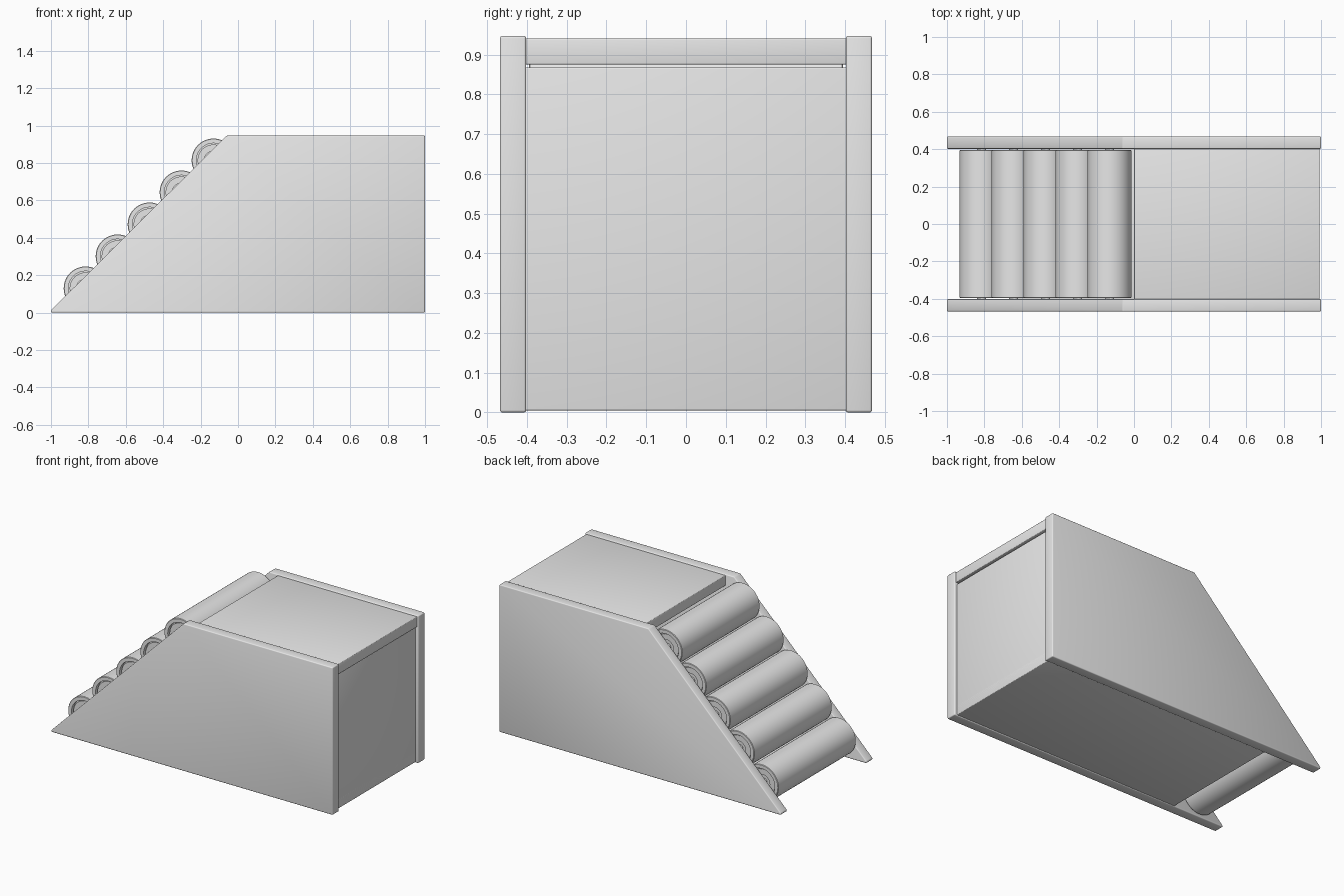
import bpy, bmesh, math
from mathutils import Matrix, Vector

cube = bpy.data.objects.get("Cube")
if cube:
    bpy.data.objects.remove(cube)

grey = bpy.data.materials.new("plain_grey")
grey.use_nodes = True
colour = (0.8, 0.8, 0.8, 1)
grey.diffuse_color = colour
grey.node_tree.nodes["Principled BSDF"].inputs["Base Color"].default_value = colour


def finish(bm, name, bevel=0.0):
    bmesh.ops.recalc_face_normals(bm, faces=bm.faces)
    mesh = bpy.data.meshes.new(name)
    bm.to_mesh(mesh)
    bm.free()
    mesh.materials.append(grey)
    obj = bpy.data.objects.new(name, mesh)
    bpy.context.collection.objects.link(obj)
    bpy.ops.object.select_all(action="DESELECT")
    obj.select_set(True)
    bpy.context.view_layer.objects.active = obj
    if bevel:
        mod = obj.modifiers.new("rounded_edges", "BEVEL")
        mod.width, mod.segments = bevel, 3
        bpy.ops.object.modifier_apply(modifier=mod.name)
    bpy.ops.object.shade_smooth_by_angle(angle=math.radians(35))
    return obj


def plate(name, outline, y0, y1, bevel):
    """Extrude an x-z outline along y."""
    bm = bmesh.new()
    face = bm.faces.new([bm.verts.new((x, y0, z)) for x, z in outline])
    grown = bmesh.ops.extrude_face_region(bm, geom=[face])["geom"]
    verts = [v for v in grown if isinstance(v, bmesh.types.BMVert)]
    bmesh.ops.translate(bm, verts=verts, vec=(0, y1 - y0, 0))
    return finish(bm, name, bevel)


def board(name, x0, x1, z0, z1, bevel=0.004):
    return plate(name, [(x0, z0), (x1, z0), (x1, z1), (x0, z1)], -0.405, 0.405, bevel)


def lathe(name, profile, centre):
    """Spin a (radius, y) profile about a y-parallel axis."""
    bm = bmesh.new()
    verts = [bm.verts.new((r, y, 0)) for r, y in profile]
    edges = [bm.edges.new(pair) for pair in zip(verts, verts[1:])]
    bmesh.ops.spin(bm, geom=verts + edges, cent=(0, 0, 0), axis=(0, 1, 0),
                   angle=math.tau, steps=48)
    bmesh.ops.remove_doubles(bm, verts=bm.verts, dist=0.0001)
    bmesh.ops.transform(bm, matrix=Matrix.Translation(Vector(centre)), verts=bm.verts)
    return finish(bm, name)


# Sloping side panels
side = [(-1, 0), (1, 0), (1, 0.947), (-0.06, 0.947), (-1, 0.012)]
plate("right_side_panel", side, -0.468, -0.402, 0.011)
plate("left_side_panel", side, 0.402, 0.468, 0.011)

# Boards between the side panels
board("top_board", 0.0, 0.992, 0.875, 0.941)
board("back_board", 0.92, 0.982, 0.006, 0.868)
board("bottom_board", -0.64, 0.982, 0.005, 0.07)

# Rollers: hollow tube, recessed end cap and axle stub
half_profile = [(0, 0.403), (0.025, 0.403), (0.025, 0.375), (0.05, 0.375),
                (0.05, 0.385), (0.085, 0.385), (0.085, 0.372), (0.092, 0.372),
                (0.092, 0.395), (0.114, 0.395), (0.117, 0.392)]
roller_profile = half_profile + [(r, -y) for r, y in reversed(half_profile)]
for i in range(5):
    lathe(f"roller_{i + 1}", roller_profile, (-0.815 + 0.171 * i, 0, 0.13 + 0.171 * i))
